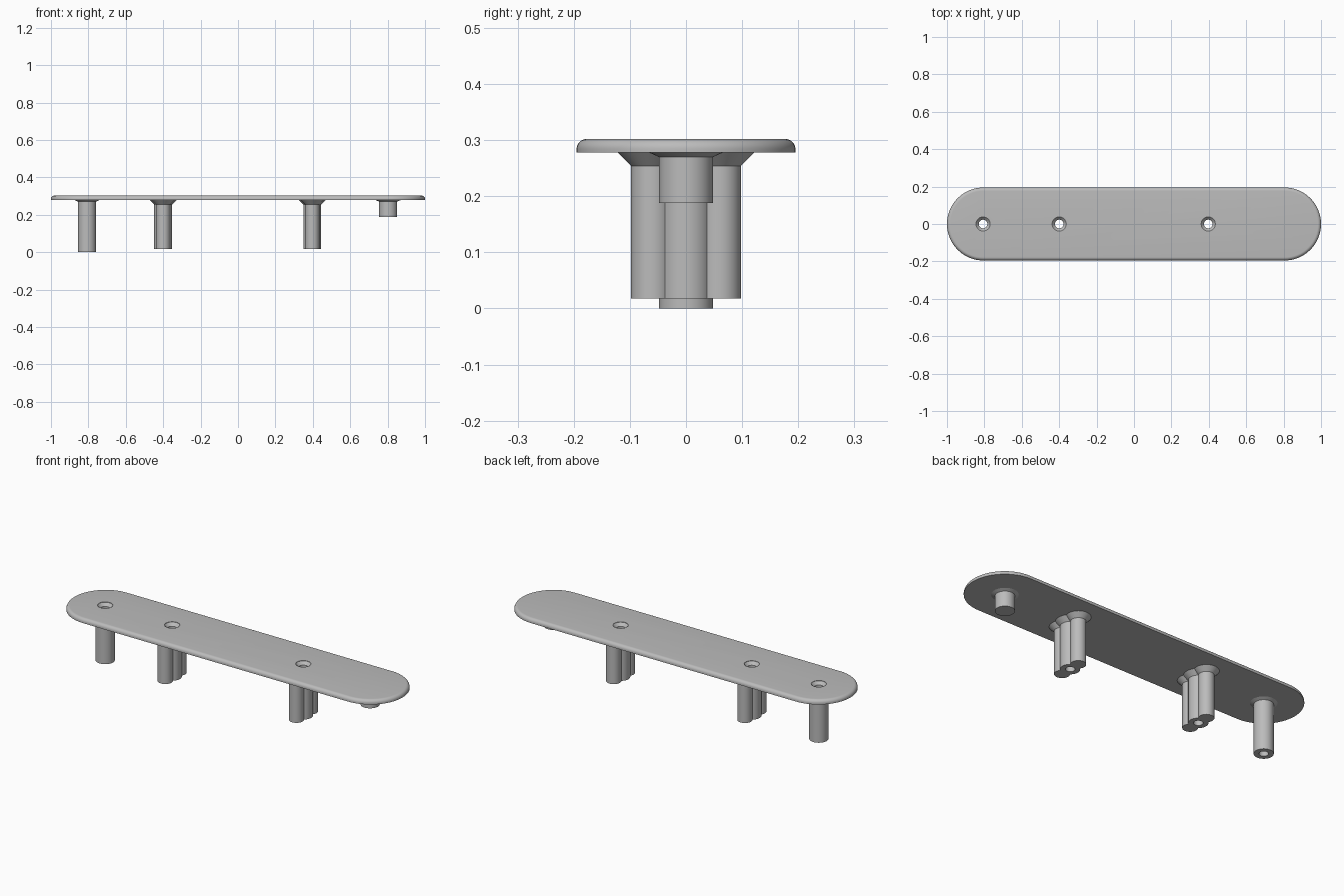
import bpy, bmesh
from math import cos, sin, pi, radians

if "Cube" in bpy.data.objects:
    bpy.data.objects.remove(bpy.data.objects["Cube"])

grey = bpy.data.materials.new("plain grey")
grey.use_nodes = True
colour = (0.5, 0.5, 0.5, 1)
grey.diffuse_color = colour
grey.node_tree.nodes["Principled BSDF"].inputs["Base Color"].default_value = colour

TOP, UNDER = 0.302, 0.278
HALF_WIDTH, END_X = 0.195, 0.805
FILLET = 0.018
HOLE, SINK = 0.023, 0.038


def loft(name, rings):
    """Closed solid skinned through a stack of equal-length rings."""
    bm = bmesh.new()
    loops = [[bm.verts.new(p) for p in ring] for ring in rings]
    n = len(loops[0])
    for a, b in zip(loops, loops[1:]):
        for i in range(n):
            j = (i + 1) % n
            bm.faces.new((a[i], a[j], b[j], b[i]))
    bm.faces.new(loops[0][::-1])
    bm.faces.new(loops[-1])
    mesh = bpy.data.meshes.new(name)
    bm.to_mesh(mesh)
    bm.free()
    mesh.materials.append(grey)
    obj = bpy.data.objects.new(name, mesh)
    bpy.context.collection.objects.link(obj)
    return obj


def lathe(name, x, y, profile, n=48):
    return loft(name, [[(x + r * cos(2 * pi * i / n), y + r * sin(2 * pi * i / n), z)
                        for i in range(n)] for r, z in profile])


def stadium(inset, z, n=32):
    r = HALF_WIDTH - inset
    ring = []
    for side in (1, -1):
        for i in range(n + 1):
            a = -pi / 2 + pi * i / n
            ring.append((side * (END_X + r * cos(a)), side * r * sin(a), z))
    return ring


def combine(obj, others, operation):
    """Apply boolean modifiers, then discard the helper solids."""
    for other in others:
        other.hide_render = True
        mod = obj.modifiers.new("boolean", 'BOOLEAN')
        mod.operation, mod.object, mod.solver = operation, other, 'EXACT'
    graph = bpy.context.evaluated_depsgraph_get()
    mesh = bpy.data.meshes.new_from_object(obj.evaluated_get(graph))
    obj.modifiers.clear()
    obj.data = mesh
    for other in others:
        bpy.data.objects.remove(other)


def smooth(obj):
    bpy.ops.object.select_all(action='DESELECT')
    obj.select_set(True)
    bpy.context.view_layer.objects.active = obj
    bpy.ops.object.shade_smooth_by_angle(angle=radians(30))


def post(name, x, lobes, bottom, flare_z, flare, hole):
    """Post made of overlapping round lobes, flared where it meets the plate."""
    parts = [lathe(name, x, y, [(r, bottom), (r, flare_z), (r + flare, UNDER)])
             for y, r in lobes]
    body = parts[0]
    if len(parts) > 1:
        combine(body, parts[1:], 'UNION')
    if hole:
        combine(body, [lathe("bore", x, 0, [(HOLE, -0.1), (HOLE, TOP + 0.1)])], 'DIFFERENCE')
    # Open the top, which the plate covers
    bm = bmesh.new()
    bm.from_mesh(body.data)
    caps = [f for f in bm.faces if f.normal.z > 0.9 and f.calc_center_median().z > UNDER - 0.001]
    bmesh.ops.delete(bm, geom=caps, context='FACES')
    bm.to_mesh(body.data)
    bm.free()
    smooth(body)


# Long plate with rounded ends and a rounded upper rim
rim = [(FILLET * (1 - cos(a)), TOP - FILLET + FILLET * sin(a))
       for a in (i * pi / 16 for i in range(9))]
plate = loft("plate", [stadium(0, UNDER)] + [stadium(i, z) for i, z in rim])

# Countersunk screw holes
screw_x = (-0.807, -0.4, 0.397)
combine(plate, [lathe("countersink", x, 0, [(HOLE, UNDER - 0.05), (HOLE, UNDER + 0.006),
                                            (SINK, TOP - 0.002), (SINK, TOP + 0.02)])
                for x in screw_x], 'DIFFERENCE')
smooth(plate)

# Single round posts: a long hollow one and a short solid one
single = [(0, 0.048)]
post("long_post", screw_x[0], single, 0, 0.27, 0.018, True)
post("short_peg", 0.803, single, 0.188, 0.27, 0.018, False)

# Triple-lobed posts
triple = [(0, 0.048), (-0.06, 0.038), (0.06, 0.038)]
for name, x in (("right_lobed_post", screw_x[1]), ("left_lobed_post", screw_x[2])):
    post(name, x, triple, 0.018, 0.254, 0.024, True)
